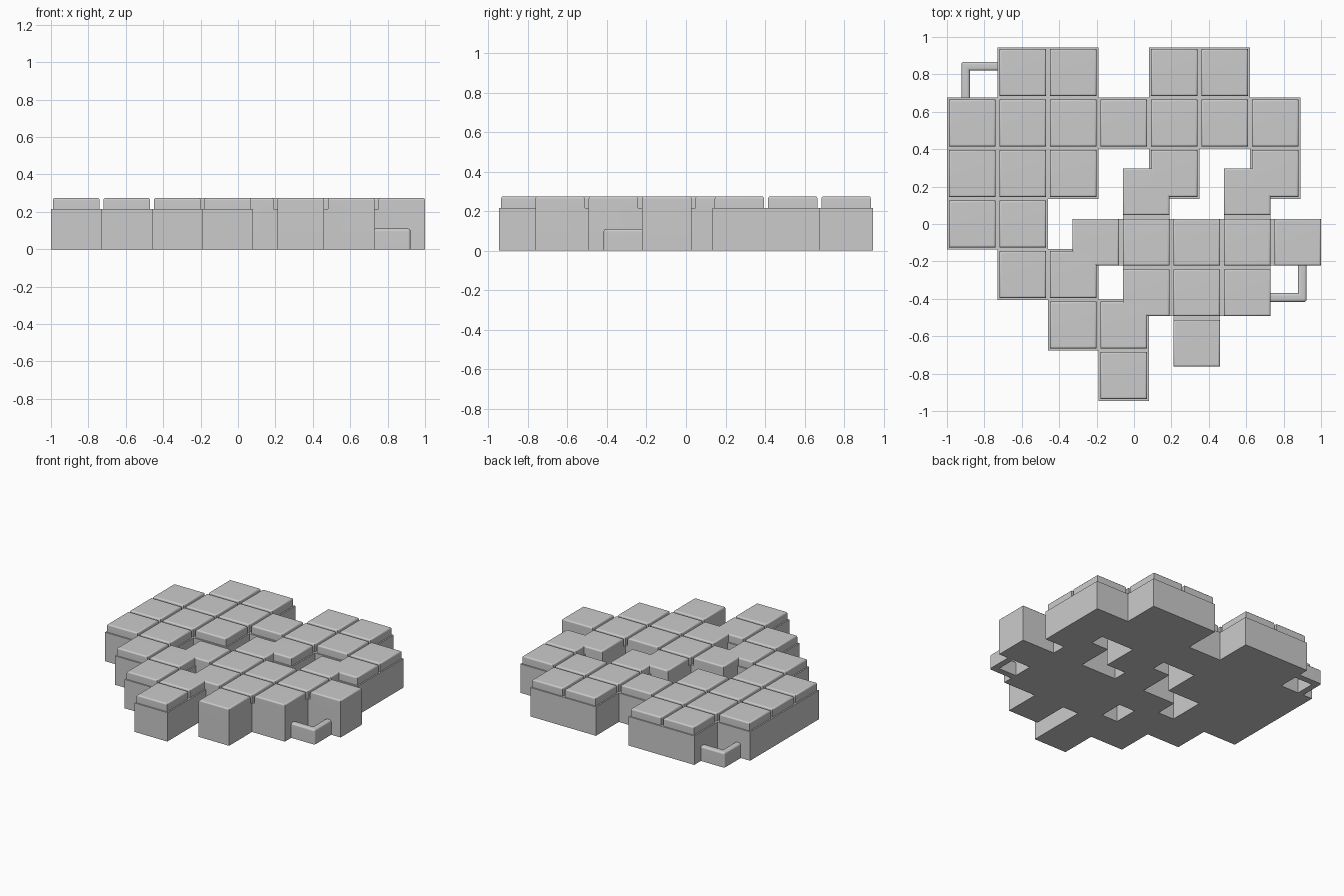
import bpy, bmesh

if "Cube" in bpy.data.objects:
    bpy.data.objects.remove(bpy.data.objects["Cube"])

PITCH, MARGIN = 0.27, 0.01
BASE_Z, TOP_Z = 0.215, 0.275


def finish(bm, name, edges, width):
    bmesh.ops.bevel(bm, geom=edges, offset=width, segments=3, profile=0.5,
                    affect='EDGES', clamp_overlap=True)
    bmesh.ops.recalc_face_normals(bm, faces=bm.faces)
    mesh = bpy.data.meshes.new(name)
    bm.to_mesh(mesh)
    bm.free()
    obj = bpy.data.objects.new(name, mesh)
    bpy.context.collection.objects.link(obj)
    bpy.ops.object.select_all(action='DESELECT')
    obj.select_set(True)
    bpy.context.view_layer.objects.active = obj
    bpy.ops.object.shade_smooth_by_angle(angle=0.6)
    mod = obj.modifiers.new("flat_tops", 'WEIGHTED_NORMAL')
    mod.keep_sharp = True
    return obj


def pixel_heart(name, rows, x0, y0, ledge):
    """Joined pixel blocks with raised tiles; ledge = base shows around the outside."""
    nc, nr = len(rows[0]), len(rows)

    def has(c, r):
        return 0 <= c < nc and 0 <= r < nr and rows[r][c] == '#'

    steps = (0, MARGIN, PITCH - MARGIN)
    xs = [x0 + c * PITCH + s for c in range(nc) for s in steps] + [x0 + nc * PITCH]
    ys = [y0 - r * PITCH - s for r in range(nr) for s in steps] + [y0 - nr * PITCH]
    zs = [0, BASE_Z, TOP_Z]

    def solid(i, j, k):
        c, r, sx, sy = i // 3, j // 3, i % 3 - 1, j % 3 - 1
        if k not in (0, 1) or not has(c, r):
            return False
        if k == 1:
            return sx == 0 and sy == 0
        return ledge or all(has(c + a, r + b) for a in {0, sx} for b in {0, sy})

    # outer skin of the filled slots
    bm = bmesh.new()
    for i in range(nc * 3):
        for j in range(nr * 3):
            for k in range(2):
                if not solid(i, j, k):
                    continue
                for axis in range(3):
                    for side in (0, 1):
                        n = [i, j, k]
                        n[axis] += 2 * side - 1
                        if solid(*n):
                            continue
                        u, v = [a for a in range(3) if a != axis]
                        quad = []
                        for du, dv in ((0, 0), (1, 0), (1, 1), (0, 1)):
                            p = [i, j, k]
                            p[axis] += side
                            p[u] += du
                            p[v] += dv
                            quad.append(bm.verts.new((xs[p[0]], ys[p[1]], zs[p[2]])))
                        bm.faces.new(quad)
    bmesh.ops.remove_doubles(bm, verts=bm.verts, dist=0.0005)
    bmesh.ops.recalc_face_normals(bm, faces=bm.faces)
    bmesh.ops.dissolve_limit(bm, angle_limit=0.02, verts=bm.verts, edges=bm.edges)
    # rounded rims of the tiles
    rims = [e for e in bm.edges if all(v.co.z > TOP_Z - 0.001 for v in e.verts)]
    return finish(bm, name, rims, 0.012)


def corner_loop(name, points):
    bm = bmesh.new()
    face = bm.faces.new([bm.verts.new((x, y, 0)) for x, y in points])
    ext = bmesh.ops.extrude_face_region(bm, geom=[face], use_keep_orig=True)
    for v in ext['geom']:
        if isinstance(v, bmesh.types.BMVert):
            v.co.z = 0.11
    top = [e for e in bm.edges if all(v.co.z > 0.1 for v in e.verts)]
    # outer upright corner is rounded as well
    ox, oy = points[4]
    top += [e for e in bm.edges
            if all(abs(v.co.x - ox) + abs(v.co.y - oy) < 0.001 for v in e.verts)]
    return finish(bm, name, top, 0.014)


# large heart
pixel_heart("large_pixel_heart", [
    ".##.##.",
    "#######",
    "###.#.#",
    "##.....",
    ".##....",
    "..##...",
    "...#...",
], -1.0, 0.945, True)

# small heart
pixel_heart("small_pixel_heart", [
    ".#.#.",
    "#####",
    ".###.",
    "..#..",
], -0.34, 0.308, False)

# hanging loops at opposite corners
loop = [(0.72, -0.37), (0.877, -0.37), (0.877, -0.21),
        (0.923, -0.21), (0.923, -0.417), (0.72, -0.417)]
corner_loop("right_loop", loop)
corner_loop("left_loop", [(-x, 0.45 - y) for x, y in loop])
